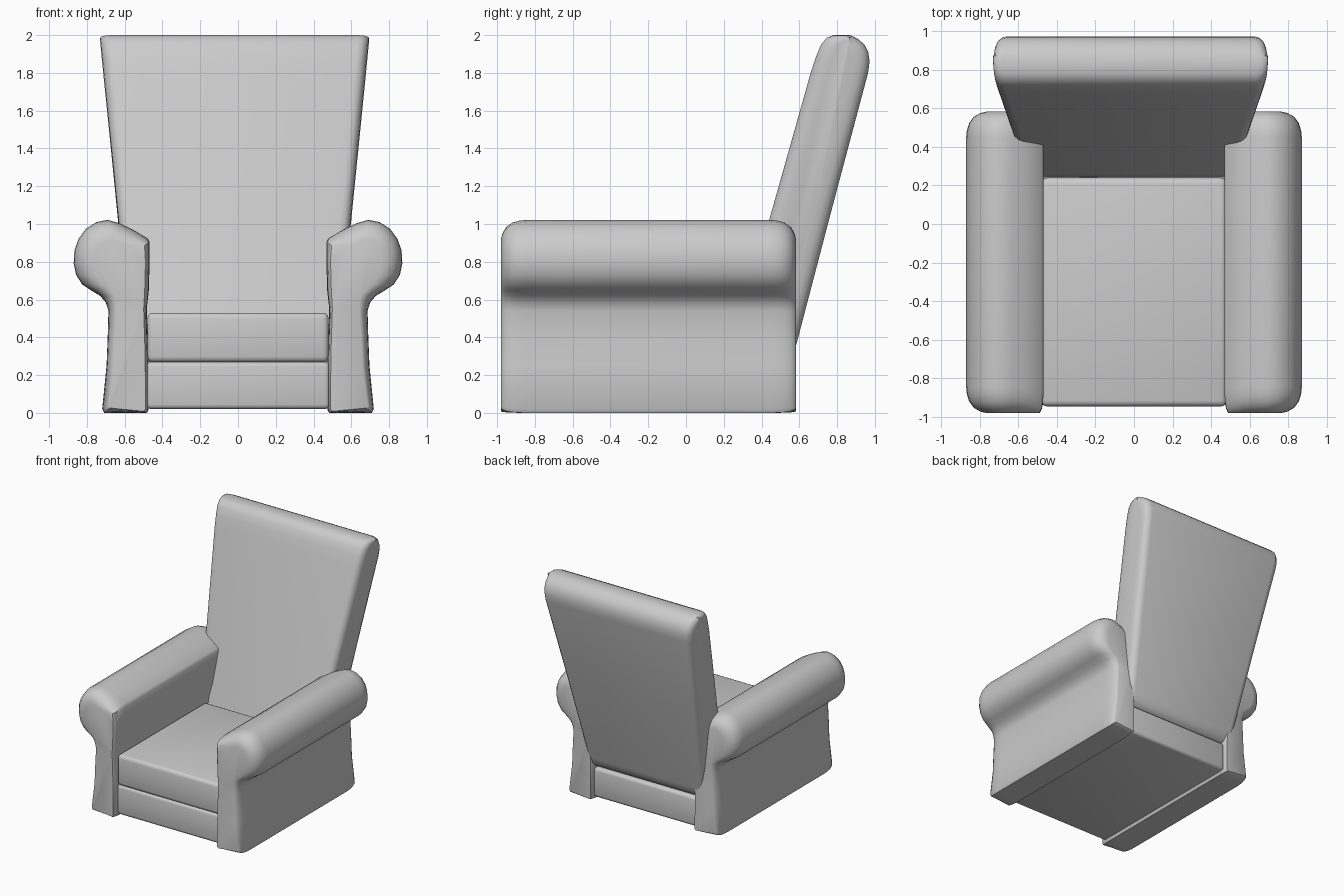
import bpy, bmesh, math
from mathutils import Matrix

if "Cube" in bpy.data.objects:
    bpy.data.objects.remove(bpy.data.objects["Cube"])


def finish(name, bm, angle=40):
    bmesh.ops.recalc_face_normals(bm, faces=bm.faces)
    me = bpy.data.meshes.new(name)
    bm.to_mesh(me)
    bm.free()
    for p in me.polygons:
        p.use_smooth = True
    me.set_sharp_from_angle(angle=math.radians(angle))
    ob = bpy.data.objects.new(name, me)
    bpy.context.collection.objects.link(ob)
    return ob


def loft(name, rings):
    bm = bmesh.new()
    loops = [[bm.verts.new(p) for p in r] for r in rings]
    n = len(loops[0])
    for a, b in zip(loops, loops[1:]):
        for i in range(n):
            j = (i + 1) % n
            bm.faces.new((a[i], a[j], b[j], b[i]))
    bm.faces.new(loops[0])
    bm.faces.new(loops[-1])
    return finish(name, bm)


def soft_box(name, lo, hi, bevel):
    size = [h - l for l, h in zip(lo, hi)]
    mid = [(h + l) / 2 for l, h in zip(lo, hi)]
    bm = bmesh.new()
    bmesh.ops.create_cube(bm, size=1, matrix=Matrix.Translation(mid) @ Matrix.Diagonal((*size, 1)))
    bmesh.ops.bevel(bm, geom=bm.edges[:], offset=bevel, segments=3, profile=0.5, affect='EDGES')
    return finish(name, bm)


# Rolled arms: x, z, and how strongly each point is rounded at the ends
arm = [(.485, 0, .15), (.475, .012, .15), (.475, .3, .15), (.483, .55, .15), (.472, .65, .2),
       (.468, .80, .2), (.468, .905, .3), (.48, .925, .5), (.56, .972, .8), (.63, 1.005, 1),
       (.69, 1.022, 1), (.75, 1.01, 1), (.805, .975, 1), (.845, .92, 1), (.866, .86, 1),
       (.87, .79, 1), (.857, .73, 1), (.825, .68, 1), (.78, .65, .9), (.73, .62, .7),
       (.70, .585, .5), (.686, .54, .4), (.69, .40, .35), (.696, .25, .35), (.719, .02, .35),
       (.708, 0, .35)]
ends = [(0, .11), (.008, .075), (.028, .04), (.06, .016), (.10, .004), (.14, 0)]
stations = [(-.98 + o, d) for o, d in ends] + [(.583 - o, d) for o, d in reversed(ends)]


def arm_ring(y, d, side):
    ring = []
    for x, z, w in arm:
        dx, dz = .62 - x, min(max(z, .08), .80) - z
        k = d * w / max(math.hypot(dx, dz), .05)
        ring.append((side * (x + dx * k), y, z + dz * k))
    return ring


for label, side in (("left", -1), ("right", 1)):
    loft(label + "_arm", [arm_ring(y, d, side) for y, d in stations])

# Seat base and loose cushion
soft_box("seat_base", (-.485, -.94, .02), (.485, .555, .27), .025)
soft_box("seat_cushion", (-.48, -.945, .268), (.48, .24, .53), .03)

# Leaning backrest: side profile (y, z), flaring wider towards the top
back = [(.25, .29), (.236, .32), (.263, .42), (.44, 1.02), (.66, 1.80), (.69, 1.89), (.715, 1.95),
        (.745, 1.985), (.78, 2.0), (.87, 2.0), (.91, 1.98), (.945, 1.95), (.965, 1.91),
        (.972, 1.86), (.964, 1.80), (.775, 1.09), (.585, .365), (.57, .32), (.54, .285), (.5, .27)]


def back_ring(side, edge, d):
    ring = []
    for y, z in back:
        half = .545 + .165 * (z - .27) / 1.7 - edge
        off = .41 + .27 * (z - .3) - y
        ring.append((-.018 + side * half, y + math.copysign(min(d, abs(off)), off),
                     z + (-.25 if z > 1.2 else .3) * d))
    return ring


rim = [(0, .085), (.003, .05), (.015, .022), (.035, .006), (.06, 0)]
loft("backrest", [back_ring(-1, e, d) for e, d in rim]
     + [back_ring(1, e, d) for e, d in reversed(rim)])
